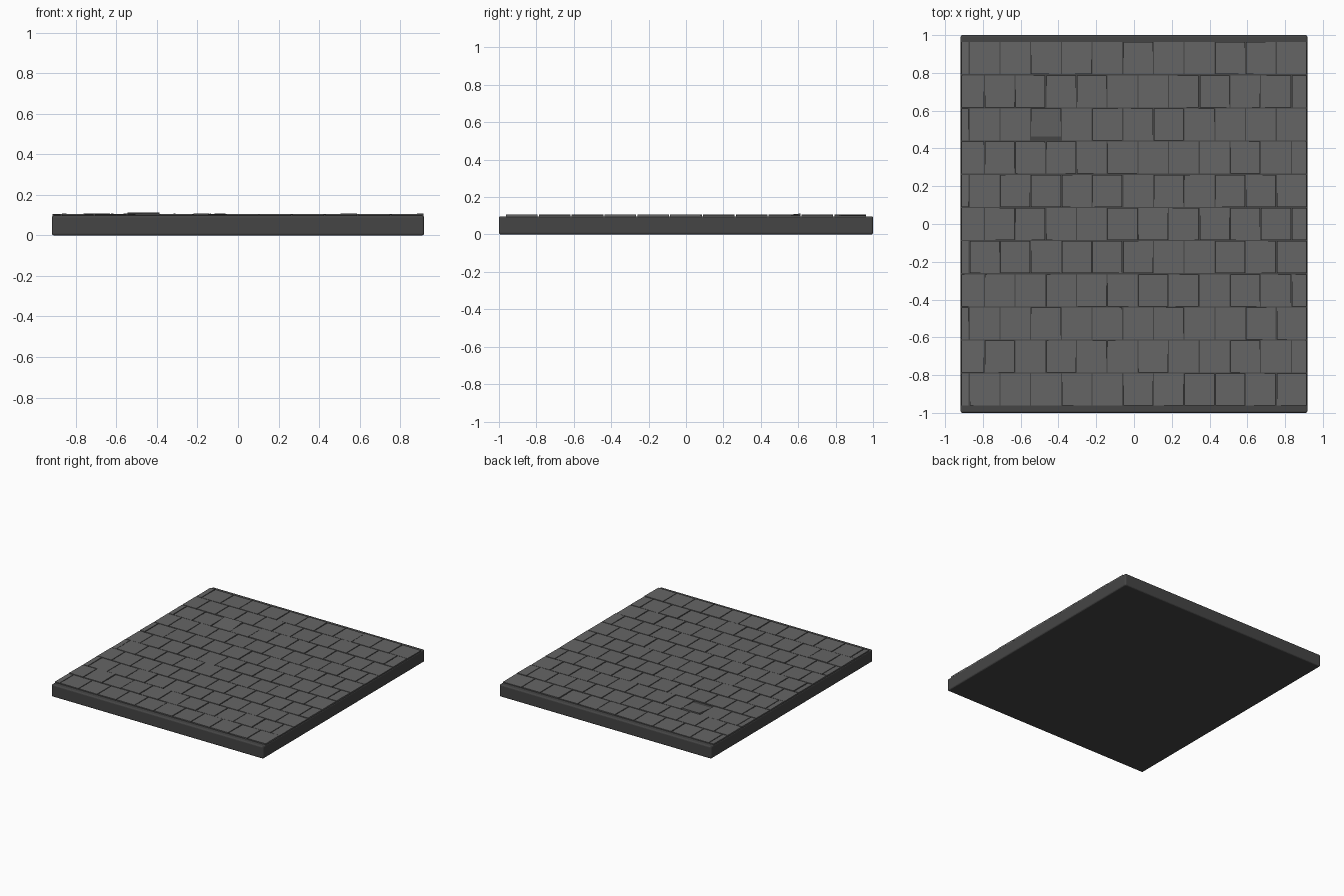
import bpy, bmesh, random
from mathutils import Matrix, Vector

if "Cube" in bpy.data.objects:
    bpy.data.objects.remove(bpy.data.objects["Cube"])

random.seed(7)
HX, HY, TOP = 0.918, 1.0, 0.097
PITCH_X, PITCH_Y, GAP = 0.1625, 0.1755, 0.006


def grey(name, v):
    m = bpy.data.materials.new(name)
    m.diffuse_color = (v, v, v, 1)
    m.use_nodes = True
    m.node_tree.nodes["Principled BSDF"].inputs["Base Color"].default_value = m.diffuse_color
    return m


def add_object(name, bm, mat):
    me = bpy.data.meshes.new(name)
    bm.to_mesh(me)
    bm.free()
    ob = bpy.data.objects.new(name, me)
    bpy.context.collection.objects.link(ob)
    me.materials.append(mat)
    return ob


def box(bm, x0, x1, y0, y1, z0, z1):
    c = Vector(((x0 + x1) / 2, (y0 + y1) / 2, (z0 + z1) / 2))
    m = Matrix.Translation(c) @ Matrix.Diagonal((x1 - x0, y1 - y0, z1 - z0, 1))
    return bmesh.ops.create_cube(bm, size=1, matrix=m)["verts"]


# Base slab with rounded edges
bm = bmesh.new()
box(bm, -HX, HX, -HY, HY, 0, TOP)
slab = add_object("base_slab", bm, grey("dark_grey", 0.06))
bev = slab.modifiers.new("edge_round", "BEVEL")
bev.width, bev.segments = 0.01, 3

# Paving tiles: eleven brick-bonded rows, each tile slightly uneven
bm = bmesh.new()
for row in range(11):
    y1 = 0.9653 - row * PITCH_Y
    y0 = y1 - PITCH_Y
    first = -0.872 if row % 2 == 0 else -0.792
    edges = [-0.917] + [first + PITCH_X * k for k in range(11)] + [0.917]
    for col in range(12):
        x0, x1 = edges[col] + GAP / 2, edges[col + 1] - GAP / 2
        top = 0.1045 + random.uniform(-0.0015, 0.0015)
        verts = box(bm, x0, x1, y0 + GAP / 2, y1 - GAP / 2, TOP - 0.008, top)
        tx, ty = random.uniform(-0.012, 0.012), random.uniform(-0.012, 0.012)
        if row == 2 and col == 3:      # one tile lifted at its rear edge
            tx, ty = 0.0, 0.1
        cx, cy = (x0 + x1) / 2, (y0 + y1) / 2
        for v in verts:
            if v.co.z > TOP:
                v.co.z += tx * (v.co.x - cx) + ty * (v.co.y - cy)
add_object("paving_tiles", bm, grey("mid_grey", 0.13))
